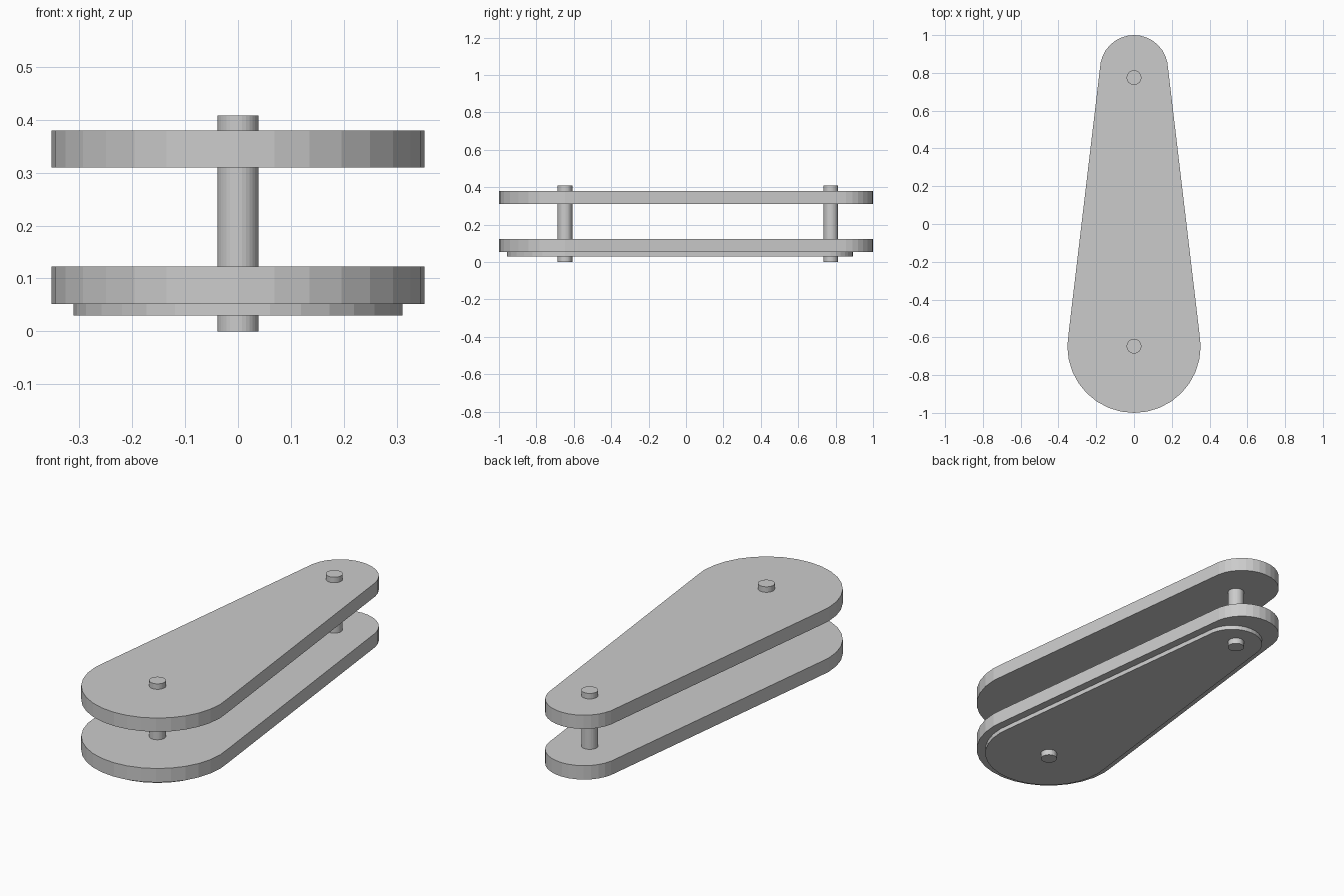
import bpy, bmesh
from math import sin, cos, pi

if "Cube" in bpy.data.objects:
    bpy.data.objects.remove(bpy.data.objects["Cube"])

SEG = 32
BIG_Y = -0.647


def tapered_plate(name, big_r, small_y, small_r, z0, z1):
    # two arcs joined by straight tapering sides
    step = 2 * pi / SEG
    pts = [(small_r * cos(k * step), small_y + small_r * sin(k * step)) for k in range(1, 16)]
    pts += [(big_r * cos(k * step), BIG_Y + big_r * sin(k * step)) for k in range(15, 34)]
    bm = bmesh.new()
    face = bm.faces.new([bm.verts.new((x, y, z0)) for x, y in pts])
    ext = bmesh.ops.extrude_face_region(bm, geom=[face], use_keep_orig=True)
    top = [g for g in ext["geom"] if isinstance(g, bmesh.types.BMVert)]
    bmesh.ops.translate(bm, verts=top, vec=(0, 0, z1 - z0))
    bmesh.ops.recalc_face_normals(bm, faces=bm.faces)
    mesh = bpy.data.meshes.new(name)
    bm.to_mesh(mesh)
    bm.free()
    bpy.context.collection.objects.link(bpy.data.objects.new(name, mesh))


def pin(name, y):
    h = 0.408
    bpy.ops.mesh.primitive_cylinder_add(vertices=SEG, radius=0.039, depth=h, location=(0, y, h / 2))
    bpy.context.object.name = name


# two matching side plates
tapered_plate("upper_plate", 0.353, 0.82, 0.18, 0.31, 0.38)
tapered_plate("lower_plate", 0.353, 0.82, 0.18, 0.052, 0.123)
# thin inset cover underneath
tapered_plate("bottom_cover", 0.311, 0.745, 0.147, 0.03, 0.052)
# pins through both plates
pin("large_end_pin", -0.647)
pin("small_end_pin", 0.775)
